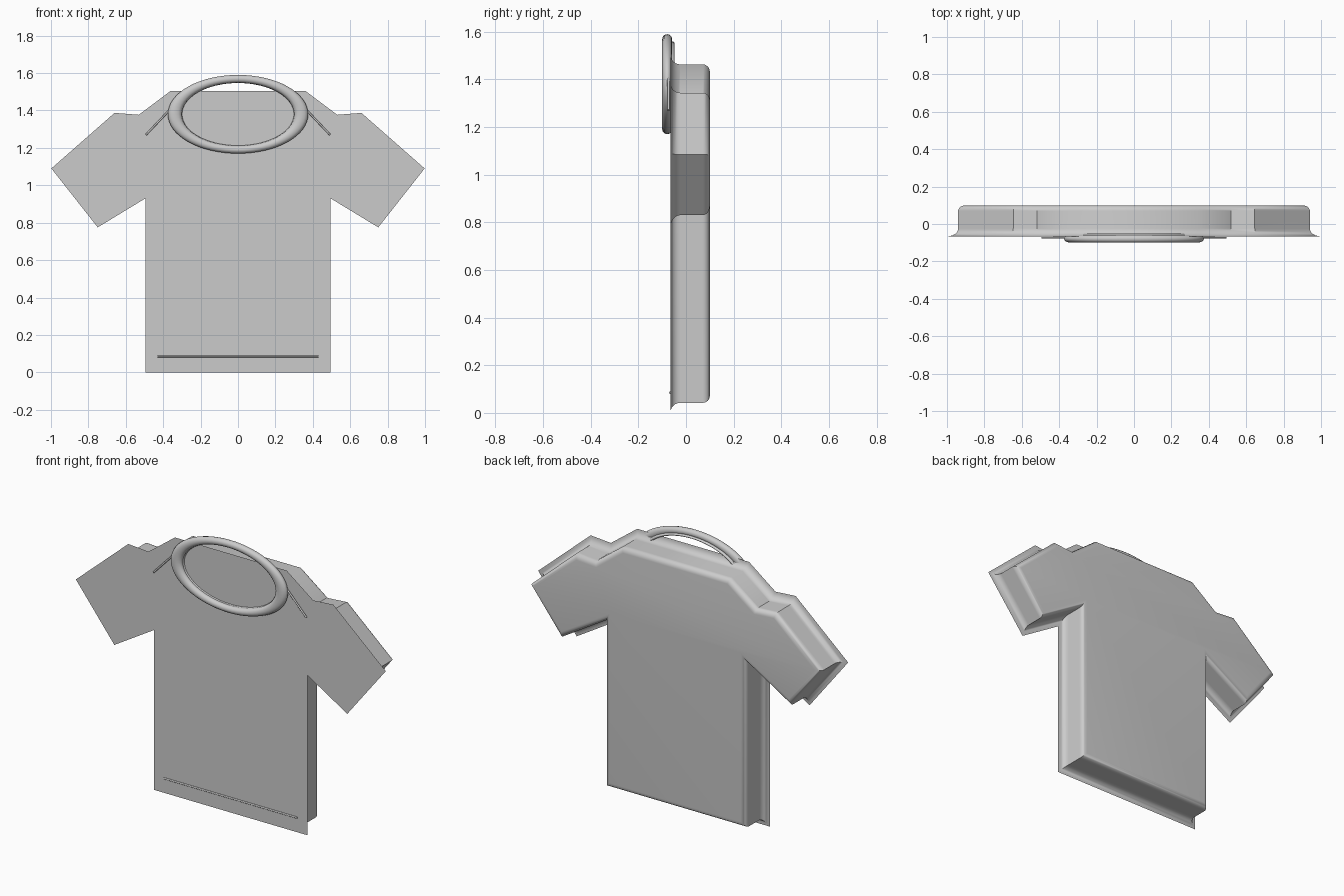
import bpy, bmesh, math
from mathutils import Vector

if "Cube" in bpy.data.objects:
    bpy.data.objects.remove(bpy.data.objects["Cube"])

# right half of the shirt outline (x, z), from hem to neck
HALF = [(0.495, 0.0), (0.495, 0.93), (0.75, 0.775), (0.998, 1.09),
        (0.66, 1.387), (0.53, 1.377), (0.36, 1.505)]
OUTLINE = [Vector(p) for p in HALF] + [Vector((-x, z)) for x, z in reversed(HALF)]


def inset(points, d):
    """Mitred inward offset of a counter-clockwise outline."""
    result = []
    n = len(points)
    for i, p in enumerate(points):
        a = (p - points[i - 1]).normalized()
        b = (points[(i + 1) % n] - p).normalized()
        na, nb = Vector((-a.y, a.x)), Vector((-b.y, b.x))
        result.append(p + (na + nb) * (d / (1 + na.dot(nb))))
    return result


def finish(obj, name, angle=40):
    obj.name = name
    bpy.ops.object.select_all(action='DESELECT')
    obj.select_set(True)
    bpy.context.view_layer.objects.active = obj
    bpy.ops.object.shade_smooth_by_angle(angle=math.radians(angle))


# shirt body: flared front edge, straight wall, rounded back edge
FRONT, BACK, STEPS = -0.066, 0.1, 6
D, R = 0.042, 0.03
layers = []
for i in range(STEPS + 1):
    t = math.pi / 2 * i / STEPS
    layers.append((D * math.sin(t), FRONT + D * (1 - math.cos(t))))
for i in range(STEPS + 1):
    t = math.pi / 2 * i / STEPS
    layers.append((D + R * (1 - math.cos(t)), BACK - R + R * math.sin(t)))

bm = bmesh.new()
rings = [[bm.verts.new((p.x, y, p.y)) for p in inset(OUTLINE, d)] for d, y in layers]
n = len(OUTLINE)
for r0, r1 in zip(rings, rings[1:]):
    for i in range(n):
        j = (i + 1) % n
        bm.faces.new((r0[i], r0[j], r1[j], r1[i]))
bm.faces.new(rings[0])
bm.faces.new(rings[-1])
bmesh.ops.recalc_face_normals(bm, faces=bm.faces)
mesh = bpy.data.meshes.new("shirt_body")
bm.to_mesh(mesh)
bm.free()
body = bpy.data.objects.new("shirt_body", mesh)
bpy.context.collection.objects.link(body)
finish(body, "shirt_body")


# oval neck rings
def neck_ring(name, major, minor, y, depth):
    bpy.ops.mesh.primitive_torus_add(major_radius=major, minor_radius=minor,
                                     major_segments=64, minor_segments=12,
                                     location=(0, y, 1.38),
                                     rotation=(math.pi / 2, 0, 0))
    obj = bpy.context.object
    obj.scale = (1, 0.56, depth / minor)
    bpy.ops.object.transform_apply(location=False, rotation=False, scale=True)
    finish(obj, name, 60)


neck_ring("collar", 0.338, 0.037, -0.079, 0.021)
neck_ring("collar_inner_trim", 0.31, 0.012, -0.062, 0.014)


# thin stitched seams
def seam(name, a, b, radius=0.005):
    a, b = Vector(a), Vector(b)
    bpy.ops.mesh.primitive_cylinder_add(vertices=10, radius=radius,
                                        depth=(b - a).length, location=(a + b) / 2)
    obj = bpy.context.object
    obj.rotation_euler = (b - a).to_track_quat('Z', 'Y').to_euler()
    finish(obj, name)


for side, s in (("left", -1), ("right", 1)):
    seam("shoulder_seam_" + side, (s * 0.492, -0.074, 1.27), (s * 0.345, -0.074, 1.425))
seam("hem_seam", (-0.43, -0.067, 0.085), (0.43, -0.067, 0.085))
